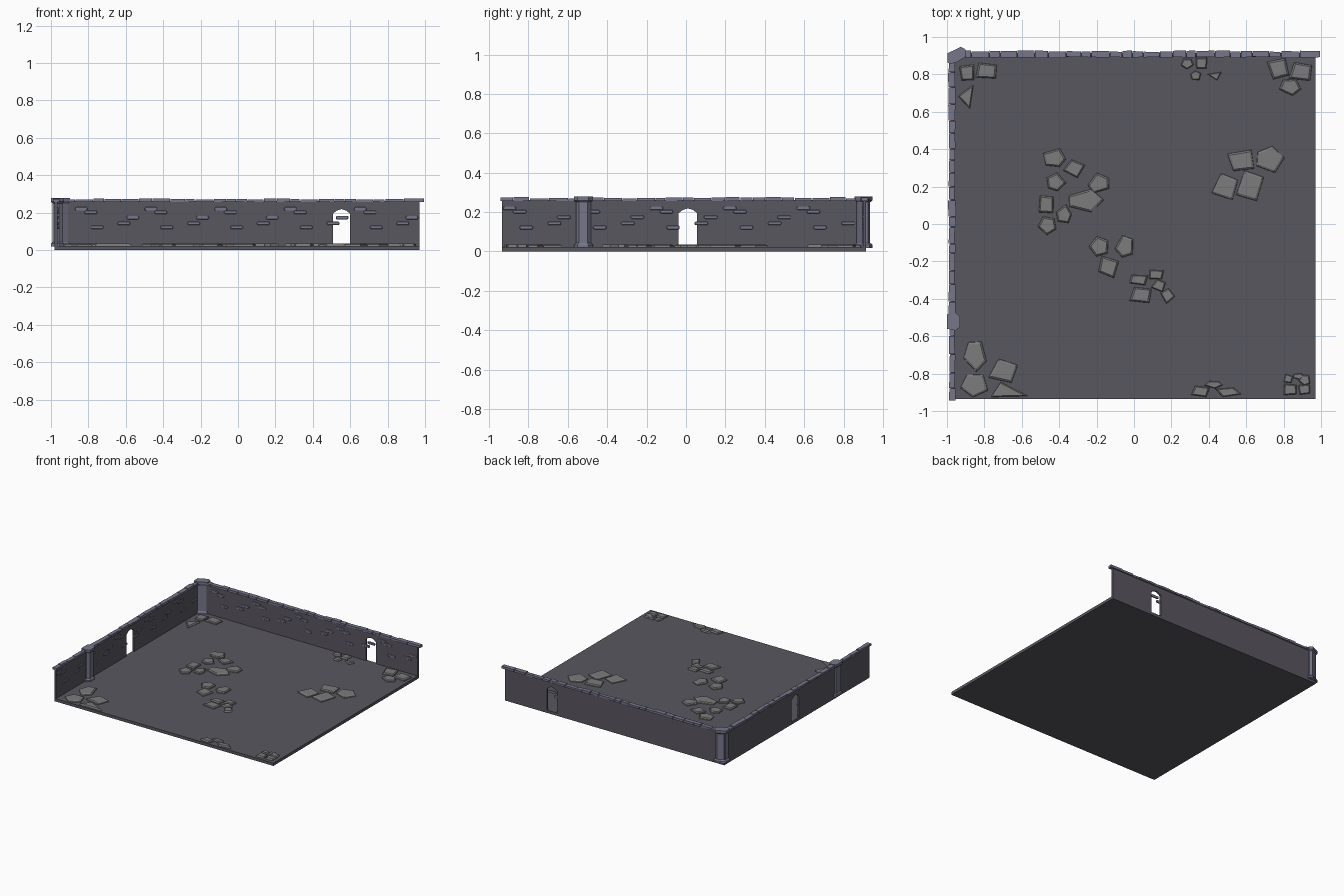
import bpy, bmesh, math, random
from mathutils import Vector

if "Cube" in bpy.data.objects:
    bpy.data.objects.remove(bpy.data.objects["Cube"])

random.seed(4)
FLOOR = 0.023                      # top of the floor slab


def mat(name, c):
    m = bpy.data.materials.new(name)
    m.diffuse_color = (*c, 1)
    m.use_nodes = True
    m.node_tree.nodes["Principled BSDF"].inputs["Base Color"].default_value = m.diffuse_color
    return m


DARK = mat("dark_stone", (0.10, 0.095, 0.115))
TRIM = mat("trim_stone", (0.18, 0.18, 0.26))
SLAB = mat("slab_stone", (0.2, 0.2, 0.2))


def finish(bm, name, material):
    bmesh.ops.recalc_face_normals(bm, faces=bm.faces)
    me = bpy.data.meshes.new(name)
    bm.to_mesh(me)
    bm.free()
    me.materials.append(material)
    ob = bpy.data.objects.new(name, me)
    bpy.context.collection.objects.link(ob)
    return ob


def loft(bm, rings):
    """Join matching closed rings of points and cap both ends."""
    vs = [[bm.verts.new(p) for p in r] for r in rings]
    n = len(vs[0])
    for a, b in zip(vs, vs[1:]):
        for i in range(n):
            bm.faces.new((a[i], a[(i + 1) % n], b[(i + 1) % n], b[i]))
    bm.faces.new(vs[0])
    bm.faces.new(vs[-1])


def ring(pts, z, s=1.0):
    """Flat outline at height z, scaled about its own middle."""
    cx = sum(p[0] for p in pts) / len(pts)
    cy = sum(p[1] for p in pts) / len(pts)
    return [(cx + (x - cx) * s, cy + (y - cy) * s, z) for x, y in pts]


# Floor slab
bm = bmesh.new()
outline = [(-0.98, -0.935), (0.97, -0.935), (0.97, 0.914), (-0.98, 0.914)]
loft(bm, [ring(outline, 0), ring(outline, FLOOR)])
finish(bm, "floor", DARK)


# A wall with doorway, raised bricks and coping; place(u, depth, z) maps to the world
def build_wall(side, place, u0, u1, door, bricks0, cap0, cap1):
    d0, d1 = door
    w = d1 - d0
    prof = [(u0, FLOOR), (d0, FLOOR), (d0, 0.195), (d0 + .22 * w, 0.211), (d0 + .5 * w, 0.219),
            (d1 - .22 * w, 0.211), (d1, 0.195), (d1, FLOOR), (u1, FLOOR), (u1, 0.262), (u0, 0.262)]
    bm = bmesh.new()
    loft(bm, [[place(u, d, z) for u, z in prof] for d in (0, 0.014)])
    finish(bm, side + "_wall", DARK)

    # Bricks: a group of five repeated along the wall
    bm = bmesh.new()
    group = [(0, .220), (.052, .202), (.085, .122), (.228, .143), (.276, .174)]
    for k in range(5):
        for du, z in group:
            u = bricks0 + k * 0.373 + du
            if u + 0.067 > u1:
                continue
            h, l, c = 0.0095, 0.067, 0.005
            outer = [(u, z - h + c), (u + c, z - h), (u + l - c, z - h), (u + l, z - h + c),
                     (u + l, z + h - c), (u + l - c, z + h), (u + c, z + h), (u, z + h - c)]
            mu = u + l / 2
            inner = [(mu + (a - mu) * .93, z + (b - z) * .75) for a, b in outer]
            loft(bm, [[place(a, .008, b) for a, b in outer],
                      [place(a, .017, b) for a, b in outer],
                      [place(a, .020, b) for a, b in inner]])
    finish(bm, side + "_wall_bricks", TRIM)

    # Coping stones of uneven length along the top
    bm = bmesh.new()
    u = cap0
    while u < cap1 - 0.001:
        e = u + random.uniform(0.05, 0.1)
        if e > cap1 - 0.04:
            e = cap1
        j = lambda: random.uniform(-0.003, 0.003)
        a, b, t = -0.010 + j(), 0.024 + j(), 0.273 + j()
        quad = [(u, a), (e - .003, a + j()), (e - .003, b), (u, b + j())]
        loft(bm, [[place(p, q, 0.256) for p, q in quad], [place(p, q, t) for p, q in quad]])
        u = e
    finish(bm, side + "_wall_coping", TRIM)


build_wall("back", lambda u, d, z: (u, 0.914 - d, z), -0.98, 0.97,
           (0.508, 0.598), -0.872, -0.93, 0.998)
build_wall("left", lambda u, d, z: (-0.98 + d, u, z), -0.935, 0.90,
           (-0.037, 0.056), -0.93, -0.943, 0.88)


# Pillars: shaft with wider base and capital
def pillar(name, pts):
    bm = bmesh.new()
    levels = [(0.018, 1), (0.034, 1), (0.044, .78), (0.25, .78), (0.259, 1), (0.279, 1)]
    loft(bm, [ring(pts, z, s) for z, s in levels])
    finish(bm, name, TRIM)


pillar("side_pillar", [(-1, -.56), (-.955, -.57), (-.93, -.55), (-.93, -.495),
                       (-.955, -.473), (-1, -.483)])
pillar("corner_pillar", [(-.997, .913), (-.925, .947), (-.9, .933), (-.898, .895),
                         (-.948, .865), (-.985, .855), (-.997, .865)])


# Raised paving slabs: (x, y, width, depth, sides, turn in degrees)
def paving(name, stones):
    bm = bmesh.new()
    for x, y, w, d, n, turn in stones:
        pts = []
        for i in range(n):
            a = math.radians(turn + random.uniform(-12, 12)) + i * math.tau / n
            pts.append((math.cos(a), math.sin(a)))
        lo = [min(p[k] for p in pts) for k in (0, 1)]
        hi = [max(p[k] for p in pts) for k in (0, 1)]
        pts = [(x + w * ((p[0] - lo[0]) / (hi[0] - lo[0]) - .5),
                y + d * ((p[1] - lo[1]) / (hi[1] - lo[1]) - .5)) for p in pts]
        loft(bm, [ring(pts, FLOOR - .004), ring(pts, 0.030, .96), ring(pts, 0.036, .8)])
    finish(bm, name, SLAB)


paving("paving_back_left", [(-.895, .81, .08, .085, 4, 45), (-.79, .82, .115, .085, 4, 35),
                            (-.90, .68, .085, .13, 3, 50)])
paving("paving_back", [(.285, .855, .07, .055, 5, 50), (.36, .86, .06, .06, 4, 45),
                       (.33, .795, .06, .05, 5, 20), (.43, .79, .075, .045, 3, 35)])
paving("paving_back_right", [(.77, .83, .12, .115, 4, 60), (.89, .815, .125, .10, 4, 40),
                             (.835, .73, .12, .09, 5, 55)])
paving("paving_mid_left", [(-.425, .355, .125, .10, 5, 0), (-.32, .295, .12, .10, 4, 20),
                           (-.415, .225, .105, .10, 5, 0), (-.19, .22, .115, .11, 5, 35),
                           (-.255, .125, .19, .125, 5, 0), (-.47, .105, .08, .095, 4, 50),
                           (-.375, .055, .085, .10, 5, 10), (-.465, -.01, .10, .10, 5, 40)])
paving("paving_centre", [(-.19, -.12, .105, .11, 5, 30), (-.055, -.12, .10, .12, 5, 40),
                         (-.135, -.23, .11, .12, 4, 30)])
paving("paving_front_centre", [(.025, -.30, .10, .055, 4, 35), (.12, -.27, .08, .05, 4, 45),
                               (.13, -.33, .08, .07, 4, 20), (.035, -.38, .12, .085, 4, 35),
                               (.18, -.385, .08, .085, 4, 75)])
paving("paving_mid_right", [(.57, .34, .145, .115, 4, 50), (.73, .345, .15, .145, 5, 0),
                            (.485, .20, .145, .145, 4, 20), (.62, .205, .15, .165, 4, 30)])
paving("paving_front_left", [(-.85, -.71, .125, .165, 5, 50), (-.70, -.785, .16, .13, 4, 110),
                             (-.855, -.865, .15, .125, 5, 45), (-.665, -.885, .20, .08, 3, 100)])
paving("paving_front", [(.355, -.895, .10, .06, 4, 30), (.425, -.86, .10, .04, 5, 55),
                        (.505, -.90, .14, .05, 4, 60)])
paving("paving_front_right", [(.835, -.885, .07, .06, 4, 45), (.88, -.815, .06, .035, 5, 0),
                              (.825, -.825, .05, .05, 4, 30), (.91, -.835, .065, .06, 5, 45),
                              (.91, -.885, .065, .055, 4, 45)])
